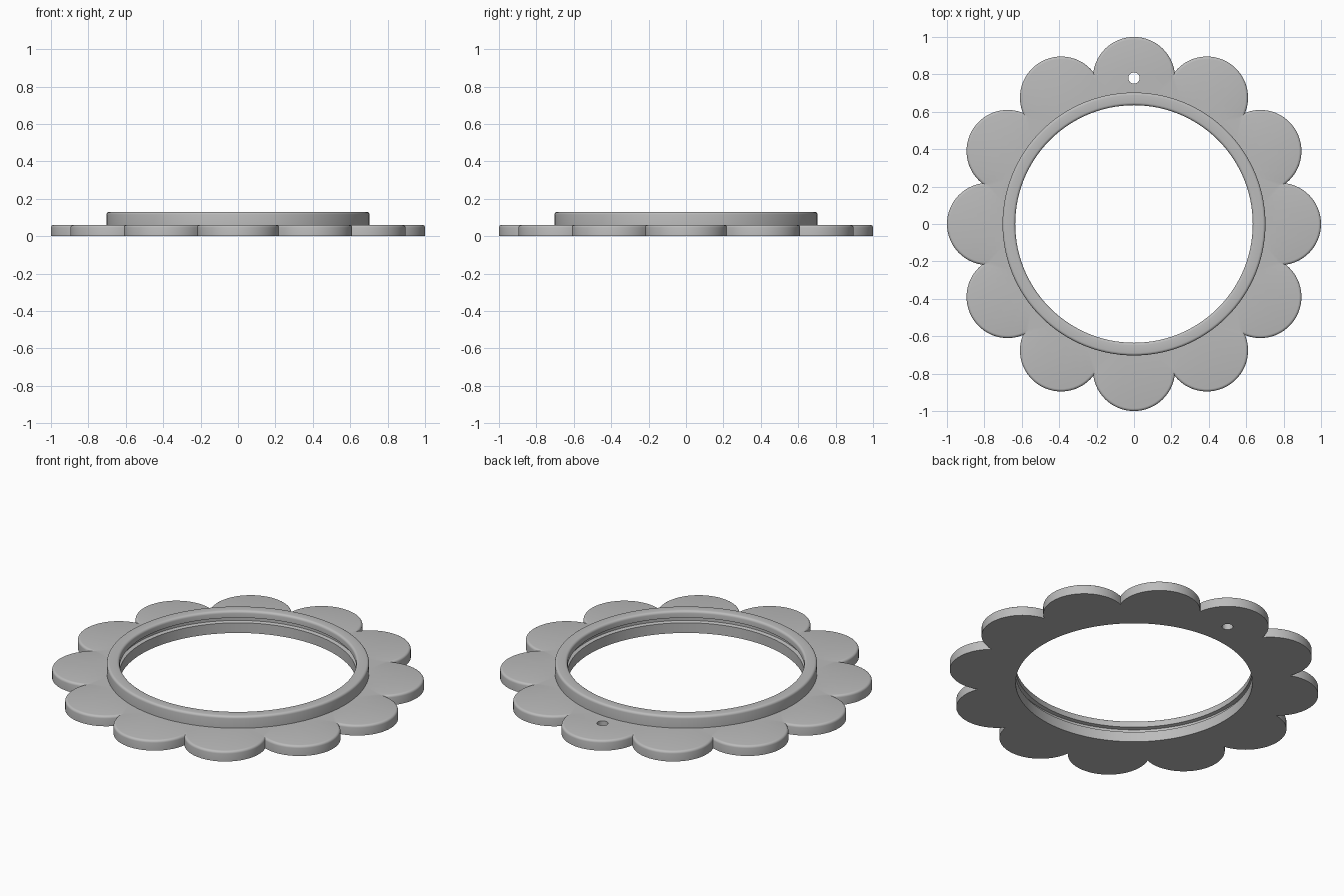
import bpy, bmesh
from math import sin, cos, pi, sqrt, atan2

if "Cube" in bpy.data.objects:
    bpy.data.objects.remove(bpy.data.objects["Cube"])

PETALS, CENTRE, RADIUS = 12, 0.78, 0.22
PLATE_TOP, RING_TOP = 0.06, 0.13
BORE, RING_OUT, SEGMENTS = 0.635, 0.703, 120

grey = bpy.data.materials.new("plain grey")
grey.use_nodes = True
grey.diffuse_color = (0.5, 0.5, 0.5, 1)
grey.node_tree.nodes["Principled BSDF"].inputs["Base Color"].default_value = (0.5, 0.5, 0.5, 1)


def circle(radius, count, y=0):
    return [(radius * cos(2 * pi * i / count), y + radius * sin(2 * pi * i / count))
            for i in range(count)]


def scallops(radius, steps=26):
    """Outline of overlapping petal circles, each arc running cusp to cusp."""
    half = pi / PETALS
    reach = CENTRE * cos(half) + sqrt(radius ** 2 - (CENTRE * sin(half)) ** 2)
    sweep = atan2(reach * sin(half), reach * cos(half) - CENTRE)
    points = []
    for k in range(PETALS):
        turn = 2 * pi * k / PETALS
        for i in range(steps):
            a = turn - sweep + 2 * sweep * i / steps
            points.append((CENTRE * cos(turn) + radius * cos(a),
                           CENTRE * sin(turn) + radius * sin(a)))
    return points


def add_loop(bm, points, z):
    verts = [bm.verts.new((x, y, z)) for x, y in points]
    return verts, [bm.edges.new((v, verts[i - 1])) for i, v in enumerate(verts)]


def skin(bm, a, b):
    for i in range(len(a)):
        bm.faces.new((a[i - 1], a[i], b[i], b[i - 1]))


def finish(bm, name):
    bmesh.ops.recalc_face_normals(bm, faces=bm.faces[:])
    mesh = bpy.data.meshes.new(name)
    bm.to_mesh(mesh)
    bm.free()
    mesh.materials.append(grey)
    obj = bpy.data.objects.new(name, mesh)
    bpy.context.collection.objects.link(obj)
    bpy.ops.object.select_all(action="DESELECT")
    obj.select_set(True)
    bpy.context.view_layer.objects.active = obj
    bpy.ops.object.shade_smooth_by_angle()
    return obj


def fillet(size, steps=4):
    """Inset and drop pairs along a rounded edge, from the side up to the top."""
    return [(size * (1 - cos(pi / 2 * i / steps)), size * (1 - sin(pi / 2 * i / steps)))
            for i in range(steps + 1)]


# Scalloped plate: rounded upper rim, hanging hole, open centre
bm = bmesh.new()
rims = [add_loop(bm, scallops(RADIUS), 0)]
for inset, drop in fillet(0.014):
    rims.append(add_loop(bm, scallops(RADIUS - inset), PLATE_TOP - drop))
for lower, upper in zip(rims, rims[1:]):
    skin(bm, lower[0], upper[0])
holes = [add_loop(bm, circle(0.03, 32, CENTRE), z) for z in (0, PLATE_TOP)]
skin(bm, holes[0][0], holes[1][0])
centres = [add_loop(bm, circle(BORE, SEGMENTS), 0),
           add_loop(bm, circle(RING_OUT, SEGMENTS), PLATE_TOP)]
for rim, hole, centre in zip((rims[0], rims[-1]), holes, centres):
    bmesh.ops.triangle_fill(bm, use_beauty=True, edges=rim[1] + hole[1] + centre[1])
finish(bm, "scalloped_plate")

# Raised ring: rounded top edges and a groove inside the bore
outer = [(RING_OUT - i, RING_TOP - d) for i, d in fillet(0.014)]
inner = [(BORE + i, RING_TOP - d) for i, d in reversed(fillet(0.014))]
groove = [(BORE, 0.09), (BORE + 0.02, 0.085), (BORE + 0.02, 0.065), (BORE, PLATE_TOP)]
profile = [(RING_OUT, PLATE_TOP)] + outer + inner + groove + [(BORE, 0)]
bm = bmesh.new()
loops = [add_loop(bm, circle(r, SEGMENTS), z)[0] for r, z in profile]
for a, b in zip(loops, loops[1:]):
    skin(bm, a, b)
finish(bm, "raised_ring")
